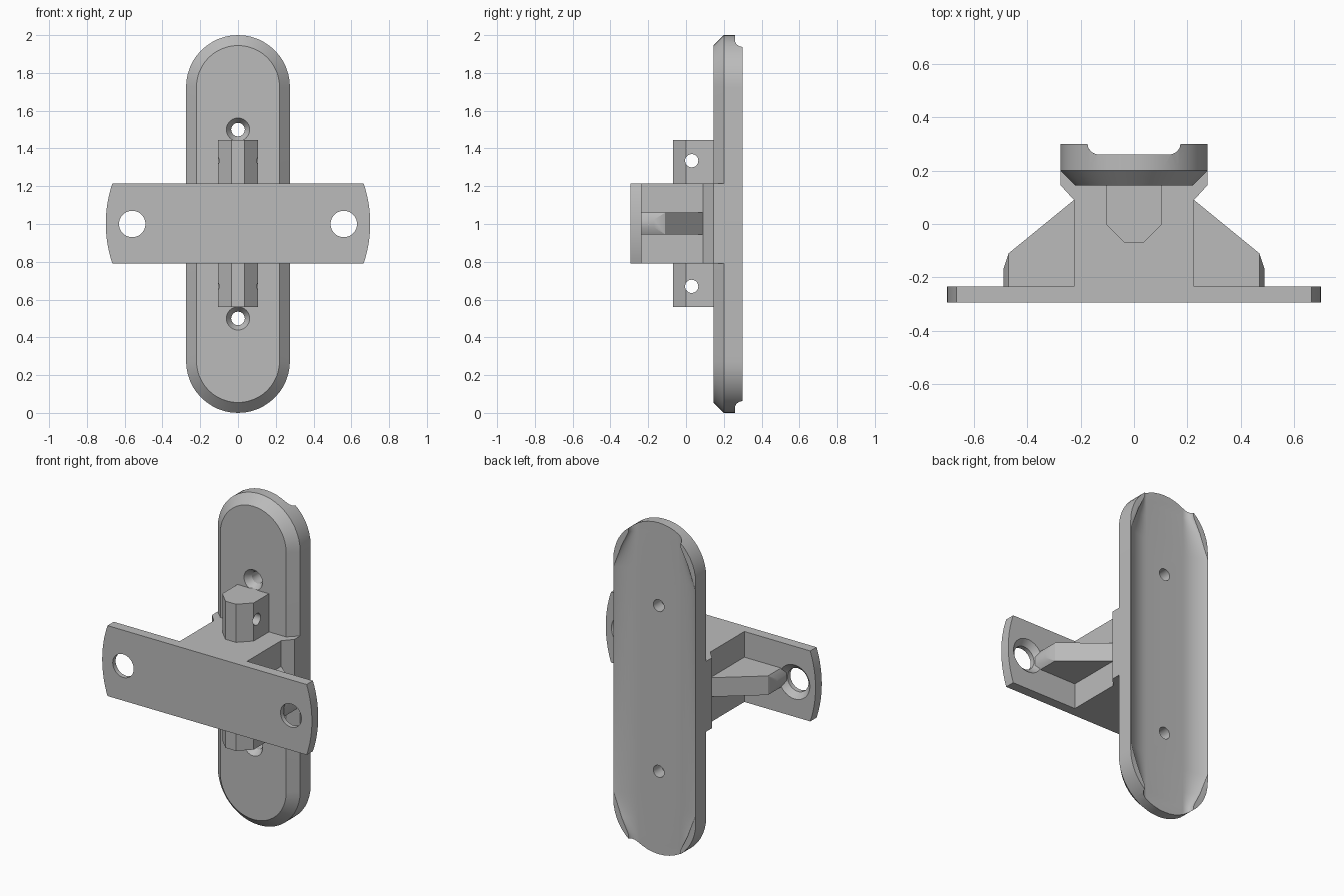
import bpy, bmesh
from math import sin, cos, pi, sqrt, radians
from mathutils import Matrix

cube = bpy.data.objects.get("Cube")
if cube:
    bpy.data.objects.remove(cube)

grey = bpy.data.materials.new("plain grey")
grey.use_nodes = True
COLOUR = (0.5, 0.5, 0.5, 1)
grey.diffuse_color = COLOUR
grey.node_tree.nodes["Principled BSDF"].inputs["Base Color"].default_value = COLOUR


def finish(name, bm):
    bmesh.ops.recalc_face_normals(bm, faces=bm.faces)
    mesh = bpy.data.meshes.new(name)
    bm.to_mesh(mesh)
    bm.free()
    mesh.materials.append(grey)
    obj = bpy.data.objects.new(name, mesh)
    bpy.context.collection.objects.link(obj)
    return obj


def loft(name, rings):
    """Closed solid through rings of equal point count."""
    bm = bmesh.new()
    rows = [[bm.verts.new(p) for p in ring] for ring in rings]
    n = len(rows[0])
    for a, b in zip(rows, rows[1:]):
        for i in range(n):
            j = (i + 1) % n
            bm.faces.new((a[i], a[j], b[j], b[i]))
    bm.faces.new(rows[0])
    bm.faces.new(rows[-1])
    return finish(name, bm)


def along_z(name, outline, low, high):
    return loft(name, [[(x, y, z) for x, y in outline] for z in (low, high)])


def along_y(name, outline, low, high):
    return loft(name, [[(x, y, z) for x, z in outline] for y in (low, high)])


def drill(axis, centre, r_low, r_high, depth):
    """Round cutter running along x or y, with a radius at each end."""
    bm = bmesh.new()
    bmesh.ops.create_cone(bm, cap_ends=True, segments=40, radius1=r_low,
                          radius2=r_high, depth=depth)
    turn = Matrix.Rotation(pi / 2, 4, 'Y') if axis == 'x' else Matrix.Rotation(-pi / 2, 4, 'X')
    bmesh.ops.transform(bm, matrix=Matrix.Translation(centre) @ turn, verts=bm.verts)
    return finish("cutter", bm)


def cut(obj, cutter):
    mod = obj.modifiers.new("cut", 'BOOLEAN')
    mod.operation, mod.solver, mod.object = 'DIFFERENCE', 'EXACT', cutter
    bpy.context.view_layer.objects.active = obj
    bpy.ops.object.modifier_apply(modifier=mod.name)
    bpy.data.objects.remove(cutter)


def mirrored(half):
    return half + [(-x, y) for x, y in reversed(half)]


# Back plate: stadium with a chamfered front rim
def stadium(r, y, steps=24):
    ring = []
    for centre, start in ((1.725, 0), (0.275, pi)):
        for i in range(steps + 1):
            a = start + pi * i / steps
            ring.append((r * cos(a), y, centre + r * sin(a)))
    return ring


plate = loft("back_plate", [stadium(0.22, 0.145), stadium(0.275, 0.2), stadium(0.275, 0.3)])


# Scooped back: steep walled at the ends, shallow and wide in the middle
def scoop_ring(z, half_width, blend):
    side = []
    for i in range(11):
        a = pi / 2 * i / 10
        lift = (1 - blend) * (1 - cos(a)) + blend * sin(a) ** 2
        side.append((0.13 + (half_width - 0.13) * sin(a), 0.26 + 0.04 * lift))
    side.append((half_width, 0.36))
    return [(x, y, z) for x, y in mirrored(side)]


ends = [(-0.02, 0.17, 0), (0.09, 0.175, 0), (0.18, 0.22, 0.6), (0.32, 0.273, 1)]
sections = ends + [(2 - z, w, b) for z, w, b in reversed(ends)]
cut(plate, loft("cutter", [scoop_ring(*s) for s in sections]))

# Countersunk screw holes in the plate
for z in (0.5, 1.5):
    cut(plate, drill('y', (0, 0.22, z), 0.036, 0.036, 0.4))
    cut(plate, drill('y', (0, 0.16, z), 0.068, 0.036, 0.05))

# Upright lug with a bevelled nose and cross holes
lug = along_z("upright_lug", mirrored([(0.035, -0.07), (0.105, 0), (0.105, 0.16)]), 0.56, 1.445)
for z in (0.67, 1.335):
    cut(lug, drill('x', (0, 0.03, z), 0.035, 0.035, 0.6))

# Central block flaring into the plate
block = along_z("central_block", mirrored([(0.225, -0.235), (0.225, 0.09), (0.275, 0.145),
                                           (0.275, 0.2)]), 0.79, 1.215)

# Front bar with bowed ends and countersunk holes
bow = []
for i in range(17):
    z = -0.2125 + 0.425 * i / 16
    bow.append((0.04 + sqrt(0.66 ** 2 - z * z), 1.0025 + z))
bar = along_y("front_bar", mirrored(bow), -0.295, -0.235)
for x in (-0.56, 0.56):
    cut(bar, drill('y', (x, -0.26, 1), 0.07, 0.07, 0.3))
    cut(bar, drill('y', (x, -0.245, 1), 0.07, 0.115, 0.045))

# Sloping side ribs with narrowed tips
parts = [plate, lug, block, bar]
for name, s in (("left_rib", 1), ("right_rib", -1)):
    rib = along_z(name, [(s * x, y) for x, y in ((0.2, -0.26), (0.49, -0.26), (0.49, -0.17),
                                                 (0.47, -0.11), (0.225, 0.09), (0.2, 0.09))],
                  0.945, 1.06)
    for side in (-1, 1):
        wedge = [(s * 0.47, 1.0025 + side * 0.0575), (s * 0.49, 1.0025 + side * 0.02),
                 (s * 0.55, 1.0025 + side * 0.02), (s * 0.55, 1.0025 + side * 0.1),
                 (s * 0.47, 1.0025 + side * 0.1)]
        cut(rib, along_y("cutter", wedge, -0.4, 0.2))
    parts.append(rib)

# Smooth the curved faces and keep the edges crisp
for obj in parts:
    bpy.ops.object.select_all(action='DESELECT')
    obj.select_set(True)
    bpy.context.view_layer.objects.active = obj
    bpy.ops.object.shade_smooth_by_angle(angle=radians(30))
